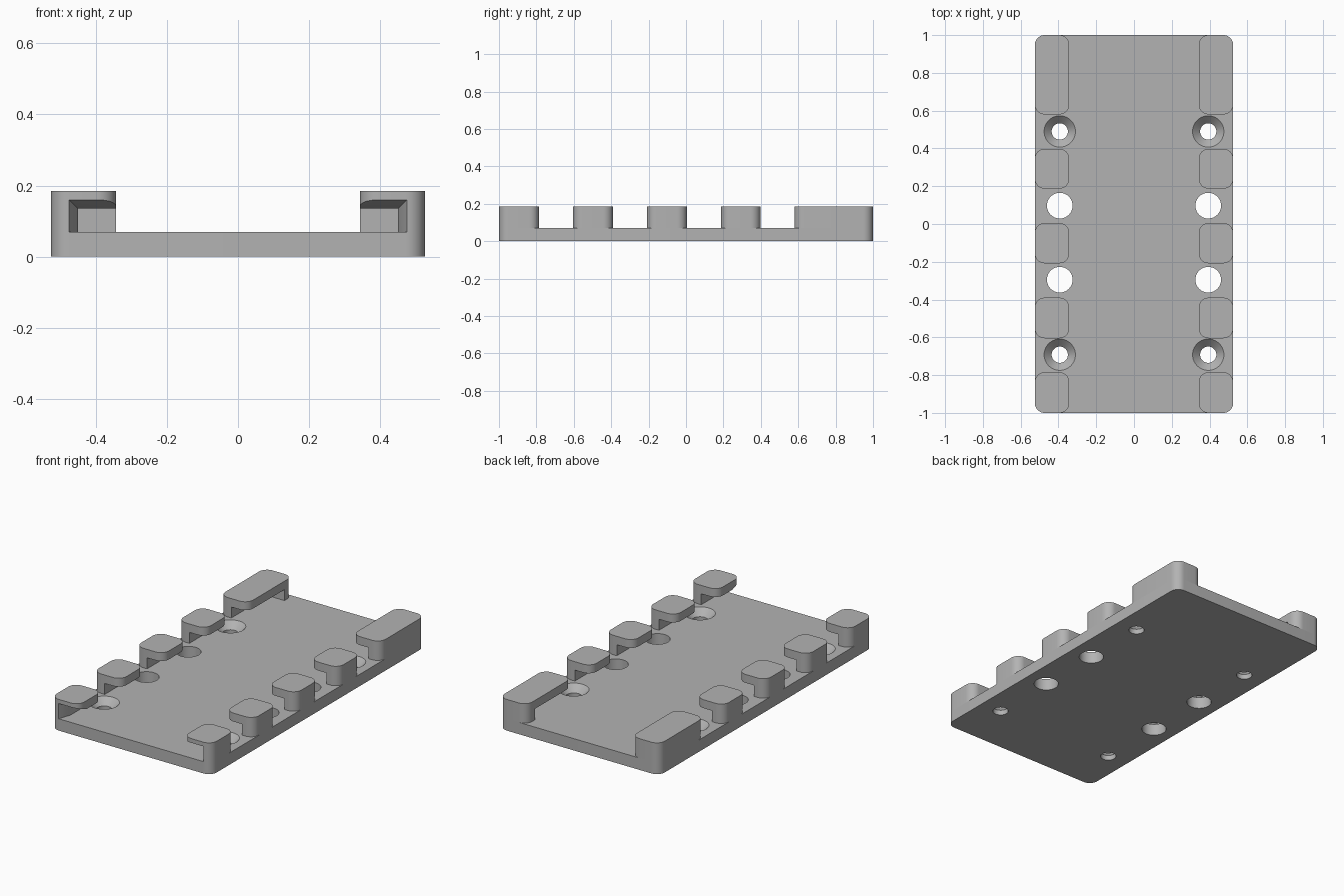
import bpy, bmesh, math

if "Cube" in bpy.data.objects:
    bpy.data.objects.remove(bpy.data.objects["Cube"])

BASE_Z, LIP_Z, TOP_Z = 0.07, 0.135, 0.185
HALF_X, INNER_X, WALL_X = 0.525, 0.343, 0.45
RADIUS = 0.052

grey = bpy.data.materials.new("light grey plastic")
grey.diffuse_color = (0.45, 0.45, 0.45, 1)
grey.use_nodes = True
grey.node_tree.nodes["Principled BSDF"].inputs["Base Color"].default_value = grey.diffuse_color


def loft(name, rings):
    """Closed solid skinned through rings with equal point counts."""
    bm = bmesh.new()
    loops = [[bm.verts.new(p) for p in ring] for ring in rings]
    n = len(loops[0])
    for a, b in zip(loops, loops[1:]):
        for i in range(n):
            j = (i + 1) % n
            bm.faces.new((a[i], a[j], b[j], b[i]))
    bm.faces.new(loops[0])
    bm.faces.new(loops[-1])
    bmesh.ops.recalc_face_normals(bm, faces=bm.faces)
    mesh = bpy.data.meshes.new(name)
    bm.to_mesh(mesh)
    bm.free()
    mesh.materials.append(grey)
    obj = bpy.data.objects.new(name, mesh)
    bpy.context.collection.objects.link(obj)
    return obj


def rounded_prism(name, x0, x1, y0, y1, z0, z1, r=RADIUS, seg=10):
    outline = []
    corners = ((x1 - r, y1 - r), (x0 + r, y1 - r), (x0 + r, y0 + r), (x1 - r, y0 + r))
    for k, (cx, cy) in enumerate(corners):
        for i in range(seg + 1):
            a = math.pi / 2 * (k + i / seg)
            outline.append((cx + r * math.cos(a), cy + r * math.sin(a)))
    return loft(name, [[(x, y, z) for x, y in outline] for z in (z0, z1)])


def turned(name, x, y, profile, seg=40):
    """Solid of revolution from (radius, z) pairs."""
    return loft(name, [[(x + r * math.cos(i * math.tau / seg),
                         y + r * math.sin(i * math.tau / seg), z)
                        for i in range(seg)] for r, z in profile])


def activate(obj):
    bpy.ops.object.select_all(action='DESELECT')
    obj.select_set(True)
    bpy.context.view_layer.objects.active = obj


def cut(obj, cutter):
    mod = obj.modifiers.new("cut", 'BOOLEAN')
    mod.operation = 'DIFFERENCE'
    mod.solver = 'EXACT'
    mod.object = cutter
    activate(obj)
    bpy.ops.object.modifier_apply(modifier=mod.name)


def smooth(obj):
    activate(obj)
    bpy.ops.object.shade_smooth_by_angle(angle=math.radians(30))


# base plate with plain and countersunk holes
plate = rounded_prism("base_plate", -HALF_X, HALF_X, -1, 1, 0, BASE_Z)
plain = [(0.068, -0.05), (0.068, 0.12)]
sunk = [(0.043, -0.05), (0.043, 0.03), (0.083, BASE_Z), (0.083, 0.12)]
for side in (-1, 1):
    for y, profile in ((0.49, sunk), (0.097, plain), (-0.295, plain), (-0.692, sunk)):
        cutter = turned("hole_cutter", side * 0.393, y, profile)
        cut(plate, cutter)
        bpy.data.objects.remove(cutter)
smooth(plate)

# sliding channel, flared at the front entrance and closed at the back
channel = loft("channel_cutter", [
    [(-w, y, 0.03), (w, y, 0.03), (w, y, z), (-w, y, z)]
    for y, w, z in ((-1.075, WALL_X + 0.05, LIP_Z + 0.05),
                    (-0.925, WALL_X, LIP_Z),
                    (0.925, WALL_X, LIP_Z))])

# retaining clips along both edges; the last pair includes the end stops
spans = ((-1, -0.785), (-0.605, -0.39), (-0.208, 0.005), (0.187, 0.398), (0.58, 1))
for side, label in ((-1, "left"), (1, "right")):
    for n, (y0, y1) in enumerate(spans, 1):
        x0, x1 = sorted((side * INNER_X, side * HALF_X))
        clip = rounded_prism(f"{label}_clip_{n}", x0, x1, y0, y1, BASE_Z, TOP_Z)
        cut(clip, channel)
        smooth(clip)
bpy.data.objects.remove(channel)
